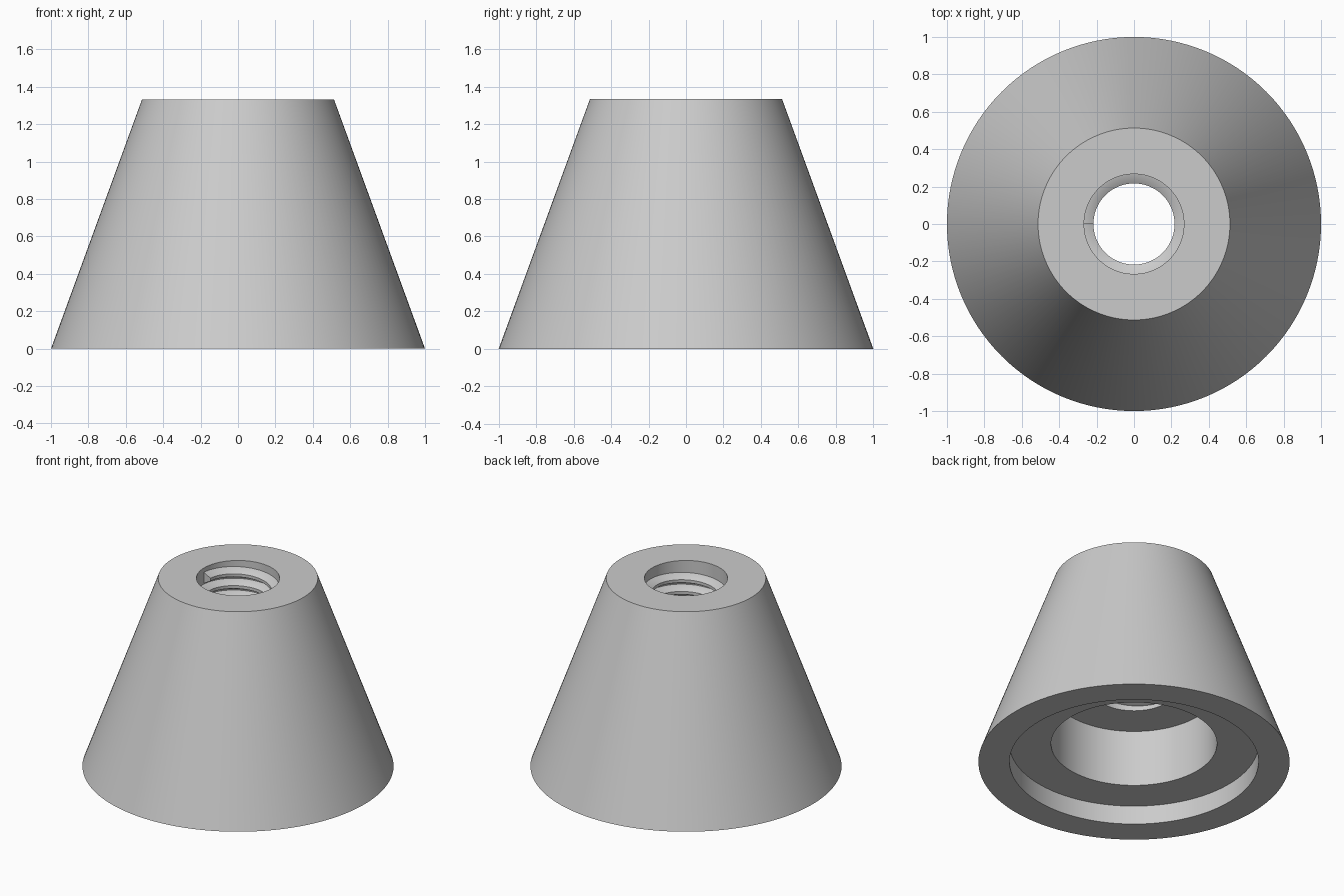
import bpy, bmesh, math

cube = bpy.data.objects.get("Cube")
if cube:
    bpy.data.objects.remove(cube, do_unlink=True)

SEGMENTS = 128
HEIGHT = 1.333
CEILING = 0.533      # top of the lower bore, where the threaded hole starts
HOLE_R = 0.267
CREST_R = 0.217
PITCH = 0.0833
TURNS = 8
START_Z = HEIGHT - 0.07

grey = bpy.data.materials.new("plain grey")
grey.use_nodes = True
grey.diffuse_color = (0.6, 0.6, 0.6, 1)
grey.node_tree.nodes["Principled BSDF"].inputs["Base Color"].default_value = (0.6, 0.6, 0.6, 1)


def add_object(name, bm):
    bmesh.ops.recalc_face_normals(bm, faces=bm.faces)
    mesh = bpy.data.meshes.new(name)
    bm.to_mesh(mesh)
    bm.free()
    mesh.materials.append(grey)
    obj = bpy.data.objects.new(name, mesh)
    bpy.context.collection.objects.link(obj)
    bpy.ops.object.select_all(action='DESELECT')
    obj.select_set(True)
    bpy.context.view_layer.objects.active = obj
    bpy.ops.object.shade_smooth_by_angle(angle=math.radians(30))
    return obj


def ring_at(bm, profile, angle, lift=0.0):
    return [bm.verts.new((r * math.cos(angle), r * math.sin(angle), z + lift))
            for r, z in profile]


def bridge(bm, a, b):
    for i in range(len(a)):
        j = (i + 1) % len(a)
        bm.faces.new((a[i], a[j], b[j], b[i]))


# Conical body with a stepped recess below and a hole through the top
body_profile = [
    (1.0, 0), (0.513, HEIGHT), (HOLE_R, HEIGHT), (HOLE_R, CEILING),
    (0.533, CEILING), (0.533, 0.133), (0.8, 0.133), (0.8, 0),
]
bm = bmesh.new()
rings = [ring_at(bm, body_profile, 2 * math.pi * k / SEGMENTS) for k in range(SEGMENTS)]
for k in range(SEGMENTS):
    bridge(bm, rings[k], rings[(k + 1) % SEGMENTS])
add_object("conical_body", bm)

# Helical thread ridge, right-handed, rooted slightly inside the hole wall
root, crest = 0.039, 0.0104
ridge_profile = [(HOLE_R + 0.004, root), (HOLE_R, root), (CREST_R, crest),
                 (CREST_R, -crest), (HOLE_R, -root), (HOLE_R + 0.004, -root)]
bm = bmesh.new()
rings = []
for k in range(TURNS * SEGMENTS + 1):
    turn = k / SEGMENTS
    rings.append(ring_at(bm, ridge_profile, math.pi - 2 * math.pi * turn,
                         START_Z - PITCH * turn))
for a, b in zip(rings, rings[1:]):
    bridge(bm, a, b)
bm.faces.new(rings[0])
bm.faces.new(rings[-1])
add_object("thread_ridge", bm)
